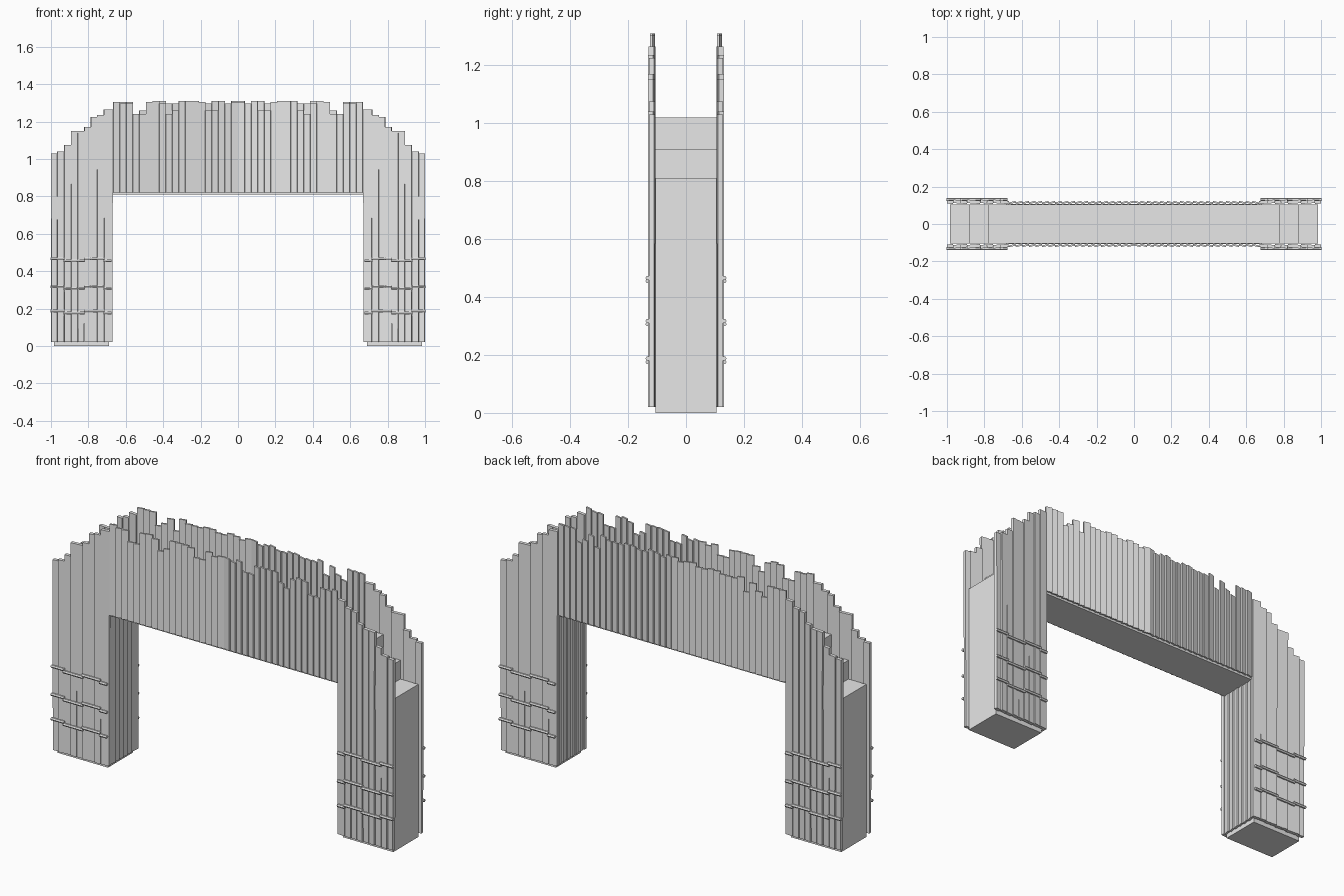
import bpy
import bmesh
import random
from math import cos, sin, pi
from mathutils import Matrix, Vector

random.seed(4)
cube = bpy.data.objects.get("Cube")
if cube:
    bpy.data.objects.remove(cube, do_unlink=True)

grey = bpy.data.materials.new("plain grey")
grey.use_nodes = True
grey.diffuse_color = (0.8, 0.8, 0.8, 1)
grey.node_tree.nodes["Principled BSDF"].inputs["Base Color"].default_value = (0.8, 0.8, 0.8, 1)


def finish(bm, name):
    bmesh.ops.recalc_face_normals(bm, faces=bm.faces)
    mesh = bpy.data.meshes.new(name)
    bm.to_mesh(mesh)
    bm.free()
    mesh.materials.append(grey)
    obj = bpy.data.objects.new(name, mesh)
    bpy.context.collection.objects.link(obj)
    return obj


def plank(bm, x, y, width, depth, z0, z1, yaw=0.0, taper=1.0):
    """Upright board, optionally turned about z and narrower at the foot."""
    verts = bmesh.ops.create_cube(bm, size=1)["verts"]
    for v in verts:
        squeeze = taper if v.co.z < 0 else 1
        px, py = v.co.x * width * squeeze, v.co.y * depth
        z = z0 if v.co.z < 0 else z1
        v.co = (x + px * cos(yaw) - py * sin(yaw), y + px * sin(yaw) + py * cos(yaw), z)


def rod(bm, x0, x1, y, z):
    turn = Matrix.Translation(((x0 + x1) / 2, y, z)) @ Matrix.Rotation(pi / 2, 4, "Y")
    bmesh.ops.create_cone(bm, cap_ends=True, segments=6, radius1=0.008, radius2=0.008,
                          depth=x1 - x0 + 0.006, matrix=turn)


# Solid core: stepped arch outline extruded through the depth
half = [(0, 1.02), (0.78, 1.02), (0.78, 0.91), (0.88, 0.91), (0.88, 0.81),
        (0.985, 0.81), (0.985, 0), (0.69, 0), (0.69, 0.81)]
outline = half + [(-x, z) for x, z in reversed(half[1:])]
bm = bmesh.new()
face = bm.faces.new([bm.verts.new((x, -0.105, z)) for x, z in outline])
ext = bmesh.ops.extrude_face_region(bm, geom=[face])
bmesh.ops.translate(bm, vec=(0, 0.21, 0),
                    verts=[g for g in ext["geom"] if isinstance(g, bmesh.types.BMVert)])
finish(bm, "arch_core")

# Span boards: tilted one way on each half, the same tilt front and back
count, span = 38, 1.335
pitch = span / count
for name, y in (("front_span_boards", -0.115), ("back_span_boards", 0.115)):
    bm = bmesh.new()
    for i in range(count // 2):
        top = random.choice((1.31, 1.305, 1.295, 1.26, 1.24))
        for side in (-1, 1):
            x = side * (i + 0.5) * pitch
            plank(bm, x, y, pitch * 1.04, 0.009, 0.82, top, yaw=-side * 0.24)
    finish(bm, name)

# Leg boards: tops climb inwards, with alternating depth
edges = [1, 0.967, 0.93, 0.893, 0.858, 0.822, 0.787, 0.754, 0.717, 0.67]
tops = [1.03, 1.04, 1.075, 1.15, 1.15, 1.17, 1.225, 1.235, 1.265]
for row, face_side in (("front", -1), ("back", 1)):
    for hand, side in (("right", -1), ("left", 1)):
        bm = bmesh.new()
        for i, top in enumerate(tops):
            outer, inner = edges[i], edges[i + 1]
            plank(bm, side * (outer + inner) / 2, face_side * (0.117 + 0.003 * (i % 2)),
                  outer - inner, 0.018, 0.02, top,
                  yaw=side * face_side * 0.12, taper=0.94)
        finish(bm, f"{row}_{hand}_leg_boards")

        # Binding rods: three stepped rows across each leg
        bm = bmesh.new()
        for z in (0.187, 0.317, 0.466):
            for j, (a, b) in enumerate(((1, 0.93), (0.93, 0.82), (0.82, 0.717), (0.717, 0.68))):
                x0, x1 = sorted((side * a, side * b))
                rod(bm, x0, x1, face_side * 0.132, z - 0.011 * (j % 2))
        finish(bm, f"{row}_{hand}_leg_rods")

# Boards lining the inner face of each leg
for hand, side in (("right", -1), ("left", 1)):
    bm = bmesh.new()
    for i in range(6):
        y = -0.105 + (i + 0.5) * 0.035
        plank(bm, side * 0.68, y, 0.012, 0.036, 0.02, 0.815, yaw=side * 0.2)
    finish(bm, f"{hand}_inner_boards")

# Flat panel under the span
bm = bmesh.new()
plank(bm, 0, 0, 1.37, 0.215, 0.81, 0.822)
finish(bm, "span_underside")
